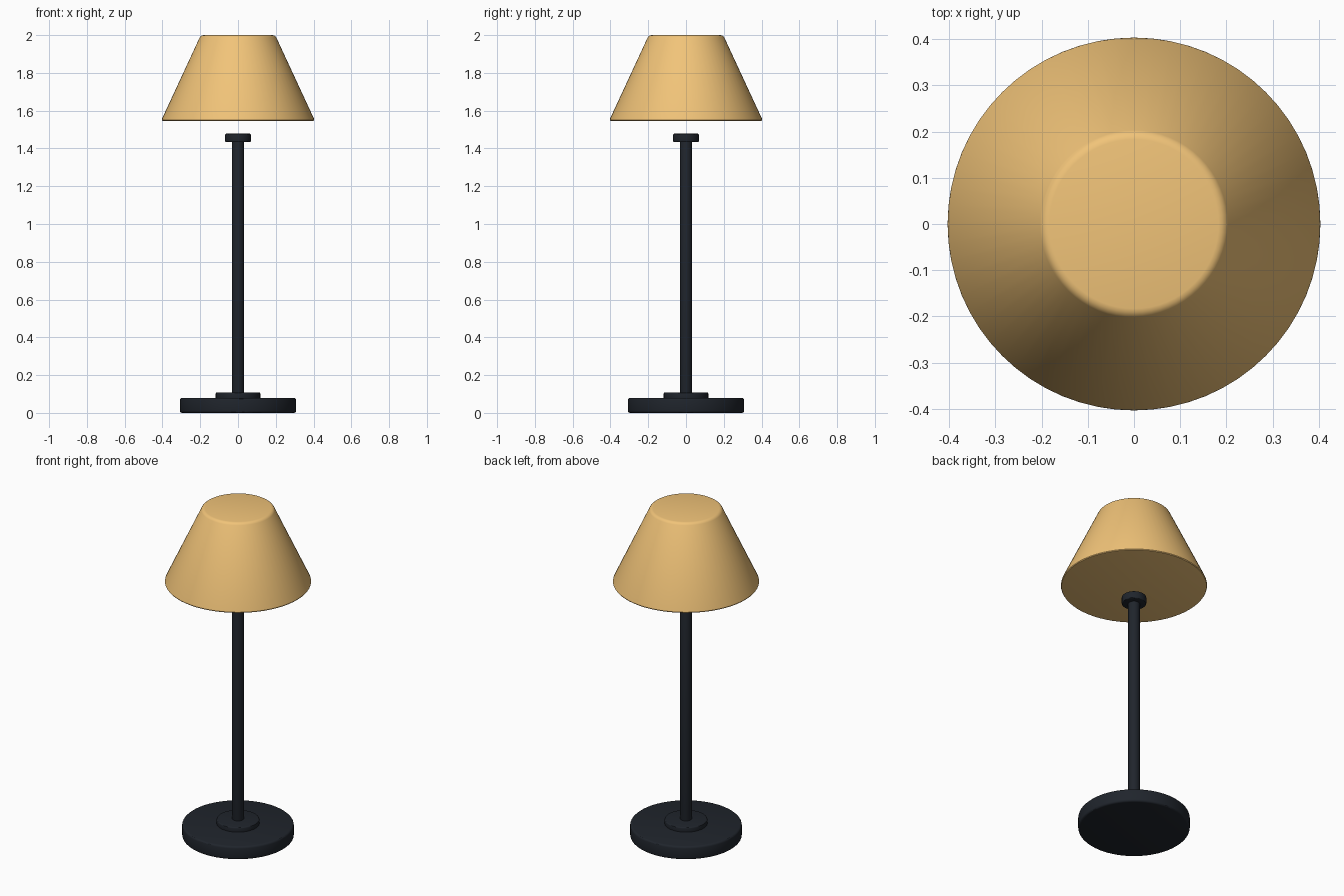
import bpy, math

if "Cube" in bpy.data.objects:
    bpy.data.objects.remove(bpy.data.objects["Cube"])


def material(name, color):
    m = bpy.data.materials.new(name)
    m.diffuse_color = color
    m.use_nodes = True
    m.node_tree.nodes["Principled BSDF"].inputs["Base Color"].default_value = m.diffuse_color
    return m


dark = material("dark_metal", (0.014, 0.018, 0.025, 1))
fabric = material("warm_fabric", (0.88, 0.55, 0.19, 1))


def turned_part(name, r_bottom, r_top, z0, z1, bevel, mat, sides=64):
    """Closed round part between two heights with softened rims."""
    bpy.ops.mesh.primitive_cone_add(vertices=sides, radius1=r_bottom, radius2=r_top,
                                    depth=z1 - z0, location=(0, 0, (z0 + z1) / 2))
    ob = bpy.context.object
    ob.name = name
    ob.data.materials.append(mat)
    mod = ob.modifiers.new("rim_bevel", 'BEVEL')
    mod.width = bevel
    mod.segments = 3
    mod.limit_method = 'ANGLE'
    mod.angle_limit = math.radians(40)
    bpy.ops.object.modifier_apply(modifier=mod.name)
    bpy.ops.object.shade_smooth_by_angle(angle=math.radians(30))
    return ob


# Foot and stem
turned_part("base", 0.308, 0.308, 0.0, 0.08, 0.012, dark)
turned_part("base_collar", 0.118, 0.118, 0.07, 0.108, 0.006, dark)
turned_part("pole", 0.032, 0.032, 0.08, 1.45, 0.003, dark, 32)
turned_part("socket", 0.068, 0.068, 1.433, 1.478, 0.006, dark, 48)

# Closed tapered shade floating just above the socket
turned_part("shade", 0.408, 0.197, 1.545, 2.0, 0.014, fabric)
